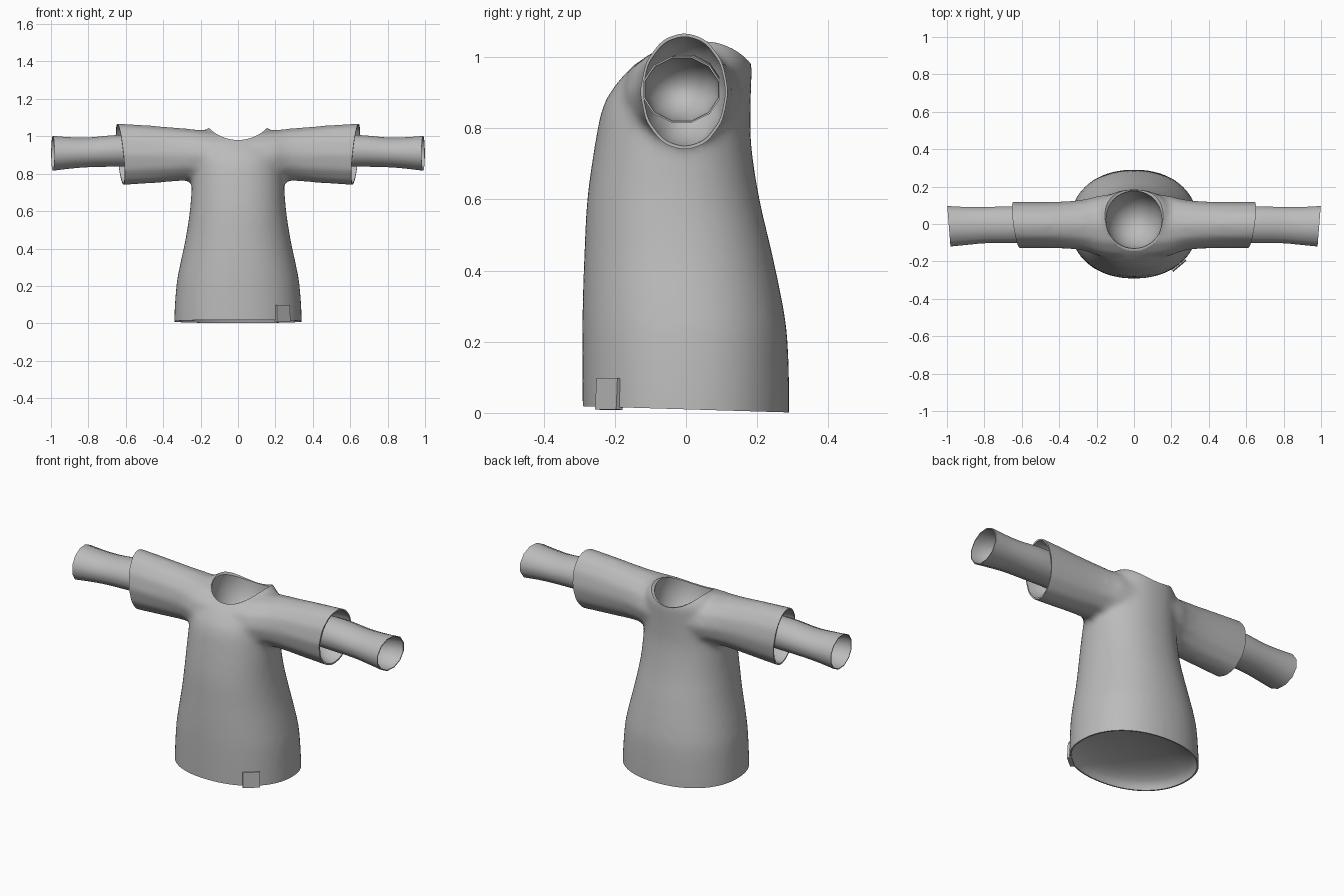
import bpy, bmesh, math
from mathutils import Vector

if "Cube" in bpy.data.objects:
    bpy.data.objects.remove(bpy.data.objects["Cube"])

cloth = bpy.data.materials.new("grey_cloth")
cloth.use_nodes = True
cloth.diffuse_color = (0.5, 0.5, 0.5, 1)
cloth.node_tree.nodes["Principled BSDF"].inputs["Base Color"].default_value = (0.5, 0.5, 0.5, 1)


def add_object(name, bm):
    bmesh.ops.recalc_face_normals(bm, faces=bm.faces)
    mesh = bpy.data.meshes.new(name)
    bm.to_mesh(mesh)
    bm.free()
    mesh.materials.append(cloth)
    obj = bpy.data.objects.new(name, mesh)
    bpy.context.collection.objects.link(obj)
    return obj


def finish(obj):
    bpy.ops.object.select_all(action='DESELECT')
    obj.select_set(True)
    bpy.context.view_layer.objects.active = obj
    bpy.ops.object.shade_smooth_by_angle(angle=math.radians(42))


def bake(obj):
    """Turn the modifier result into plain mesh."""
    deps = bpy.context.evaluated_depsgraph_get()
    mesh = bpy.data.meshes.new_from_object(obj.evaluated_get(deps))
    obj.modifiers.clear()
    obj.data = mesh


def flowing(sections, steps=4):
    """Add smoothly curved sections between the given ones."""
    padded = [sections[0]] + sections + [sections[-1]]
    result = []
    for p, q, r, s in zip(padded, padded[1:], padded[2:], padded[3:]):
        for k in range(steps):
            t = k / steps
            result.append([b + t * (c - a) / 2 + t * t * (a - 2.5 * b + 2 * c - d / 2)
                           + t ** 3 * (3 * (b - c) + d - a) / 2
                           for a, b, c, d in zip(p, q, r, s)])
    return result + [sections[-1]]


def squircle(angle, power):
    c, s = math.cos(angle), math.sin(angle)
    return (math.copysign(abs(c) ** power, c), math.copysign(abs(s) ** power, s))


def loft(bm, rings):
    """Skin a list of point rings into a closed solid; returns the end cap."""
    loops = [[bm.verts.new(p) for p in ring] for ring in rings]
    n = len(loops[0])
    for a, b in zip(loops, loops[1:]):
        for i in range(n):
            bm.faces.new((a[i], a[(i + 1) % n], b[(i + 1) % n], b[i]))
    bm.faces.new(loops[0][::-1])
    return bm.faces.new(loops[-1])


def hollow(bm, cap, outward, rim, depth):
    """Sink a rounded cavity into an end cap, leaving a thin hem."""
    n = Vector(outward).normalized()
    center = sum((v.co for v in cap.verts), Vector()) / len(cap.verts)
    size = sum((v.co - center).length for v in cap.verts) / len(cap.verts)
    base = [(v.co - center) for v in cap.verts]
    inner = 1 - rim / size
    steps = [(inner, 0)] + [(inner * math.cos(t), depth * math.sin(t))
                            for t in (math.radians(a) for a in range(12, 85, 12))]
    for scale, sink in steps:
        cap = bmesh.ops.extrude_discrete_faces(bm, faces=[cap])["faces"][0]
        for v, offset in zip(cap.verts, base):
            v.co = center + offset * scale - n * sink


def sleeve_rings(sections, side, count, turn, slant=0.0):
    rings = []
    for x, y, z, ry, rz in flowing(sections):
        ring = []
        for i in range(count):
            a = math.tau * (i + turn) / count
            dy = ry * math.cos(a)
            ring.append((side * (x + slant * dy), y + dy, z + rz * math.sin(a)))
        rings.append(ring)
    return rings


# Body: height, half width, front y, back y
body = [(-0.1, 0.342, -0.288, 0.288), (0.02, 0.342, -0.291, 0.291),
        (0.2, 0.33, -0.292, 0.286), (0.3, 0.313, -0.291, 0.273),
        (0.45, 0.281, -0.286, 0.242), (0.6, 0.258, -0.278, 0.207),
        (0.75, 0.246, -0.257, 0.184), (0.86, 0.238, -0.234, 0.182),
        (0.93, 0.225, -0.192, 0.184), (0.99, 0.205, -0.132, 0.184),
        (1.03, 0.18, -0.07, 0.16), (1.055, 0.14, -0.02, 0.12)]
bm = bmesh.new()
rings = []
for z, half, front, back in flowing(body):
    mid, ry = (front + back) / 2, (back - front) / 2
    ring = []
    for i in range(40):
        c, s = squircle(math.tau * i / 40, 0.92)
        ring.append((half * c, mid + ry * s, z))
    rings.append(ring)
loft(bm, rings)

# Wide sleeves, broad at the shoulder and overlong before trimming
wide = [(0.0, -0.01, 0.895, 0.18, 0.134), (0.17, -0.01, 0.897, 0.167, 0.137),
        (0.27, -0.006, 0.902, 0.139, 0.141), (0.4, -0.005, 0.903, 0.127, 0.152),
        (0.64, -0.005, 0.903, 0.125, 0.169), (0.78, -0.005, 0.903, 0.125, 0.171)]
for side in (1, -1):
    loft(bm, sleeve_rings(wide, side, 12, 0))
shirt = add_object("shirt", bm)

# Merge the solids and soften the armpits
remesh = shirt.modifiers.new("merge", 'REMESH')
remesh.mode = 'VOXEL'
remesh.voxel_size = 0.016
smooth = shirt.modifiers.new("soften", 'SMOOTH')
smooth.factor = 0.5
smooth.iterations = 10
bake(shirt)

# Trim the sleeve ends and hem, then hollow each opening
bm = bmesh.new()
bm.from_mesh(shirt.data)
openings = [((0.629, 0, 0.9), (1, -0.14, -0.1), 0.16),
            ((-0.629, 0, 0.9), (-1, -0.14, -0.1), 0.16),
            ((0, 0, 0.01), (0, -0.03, -1), 0.1)]
for point, normal, depth in openings:
    geom = bm.verts[:] + bm.edges[:] + bm.faces[:]
    cut = bmesh.ops.bisect_plane(bm, geom=geom, dist=1e-5, plane_co=point,
                                 plane_no=normal, clear_outer=True)["geom_cut"]
    edges = [e for e in cut if isinstance(e, bmesh.types.BMEdge)]
    cap = bmesh.ops.holes_fill(bm, edges=edges, sides=0)["faces"][0]
    hollow(bm, cap, normal, 0.008, depth)
bmesh.ops.recalc_face_normals(bm, faces=bm.faces)
bm.to_mesh(shirt.data)
bm.free()

# Neckline: a dipped edge and a rounded opening
cutters = []
bpy.ops.mesh.primitive_cylinder_add(vertices=64, radius=0.22, depth=1,
                                    location=(0, 0, 1.2), rotation=(math.pi / 2, 0, 0))
cutters.append(bpy.context.object)
bpy.ops.mesh.primitive_uv_sphere_add(segments=40, ring_count=24, radius=1,
                                     location=(0, 0.023, 1.0))
cutters.append(bpy.context.object)
cutters[-1].scale = (0.152, 0.155, 0.2)
for cutter in cutters:
    cutter.name = "neck_cutter"
    cutter.hide_render = True
    cutter.data.materials.append(cloth)
    cut = shirt.modifiers.new("neck", 'BOOLEAN')
    cut.operation = 'DIFFERENCE'
    cut.solver = 'EXACT'
    cut.object = cutter
bpy.context.view_layer.update()
bake(shirt)
for cutter in cutters:
    bpy.data.objects.remove(cutter)
finish(shirt)

# Narrow under sleeves reaching out of the wide ones
narrow = [(0.49, -0.004, 0.922, 0.095, 0.085), (0.65, -0.004, 0.922, 0.101, 0.087),
          (0.8, -0.006, 0.914, 0.1, 0.082), (0.9, -0.01, 0.911, 0.105, 0.087),
          (0.99, -0.012, 0.909, 0.112, 0.096)]
for side, word in ((1, "left"), (-1, "right")):
    bm = bmesh.new()
    cap = loft(bm, sleeve_rings(narrow, side, 12, 0.5, 0.08))
    hollow(bm, cap, (side, 0, 0), 0.005, 0.15)
    finish(add_object(word + "_under_sleeve", bm))

# Small flat tag on the hem
bm = bmesh.new()
bmesh.ops.create_cube(bm, size=1)
bmesh.ops.scale(bm, vec=(0.092, 0.024, 0.088), verts=bm.verts)
tag = add_object("hem_tag", bm)
tag.location = (0.236, -0.215, 0.053)
tag.rotation_euler = (math.radians(-3), 0, math.radians(40))
finish(tag)
